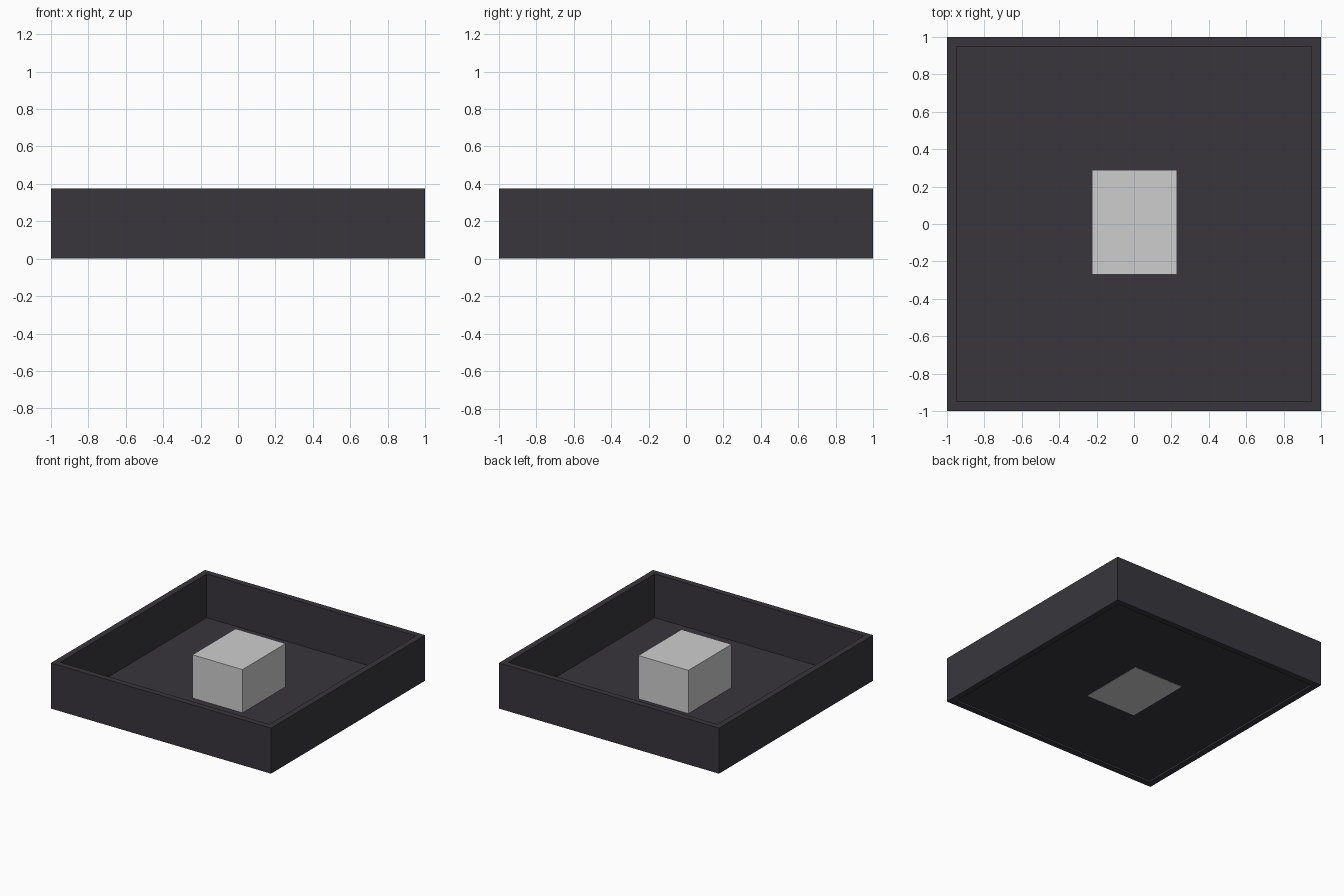
import bpy, bmesh

if "Cube" in bpy.data.objects:
    bpy.data.objects.remove(bpy.data.objects["Cube"])


def srgb(*c):
    return [((v / 255 + 0.055) / 1.055) ** 2.4 for v in c] + [1.0]


def material(name, colour):
    m = bpy.data.materials.new(name)
    m.diffuse_color = colour
    m.use_nodes = True
    m.node_tree.nodes["Principled BSDF"].inputs["Base Color"].default_value = m.diffuse_color
    return m


charcoal = material("charcoal", srgb(56, 54, 60))
light_grey = material("light grey", srgb(206, 206, 206))


def finish(name, bm, mat):
    bmesh.ops.recalc_face_normals(bm, faces=bm.faces)
    me = bpy.data.meshes.new(name)
    bm.to_mesh(me)
    bm.free()
    me.materials.append(mat)
    ob = bpy.data.objects.new(name, me)
    bpy.context.collection.objects.link(ob)


H, INNER, FLOOR = 0.374, 0.95, 0.015

# Square rim: four profile corners swept round the tray and closed
bm = bmesh.new()
profile = [(1, 0), (1, H), (INNER, H), (INNER, 0)]
rings = [[bm.verts.new((sx * r, sy * r, z)) for r, z in profile]
         for sx, sy in ((1, 1), (-1, 1), (-1, -1), (1, -1))]
for i in range(4):
    a, b = rings[i], rings[(i + 1) % 4]
    for j in range(4):
        k = (j + 1) % 4
        bm.faces.new((a[j], a[k], b[k], b[j]))
finish("tray_walls", bm, charcoal)

# Thin floor sheet, slightly recessed above the bottom of the rim
bm = bmesh.new()
bmesh.ops.create_grid(bm, x_segments=1, y_segments=1, size=INNER)
bmesh.ops.translate(bm, verts=bm.verts, vec=(0, 0, FLOOR))
finish("tray_floor", bm, charcoal)

# Central block, its base just showing through the floor
lo, hi = (-0.225, -0.27, FLOOR - 0.003), (0.23, 0.29, 0.37)
bm = bmesh.new()
bmesh.ops.create_cube(bm, size=1)
for v in bm.verts:
    v.co = [hi[i] if v.co[i] > 0 else lo[i] for i in range(3)]
finish("centre_block", bm, light_grey)
